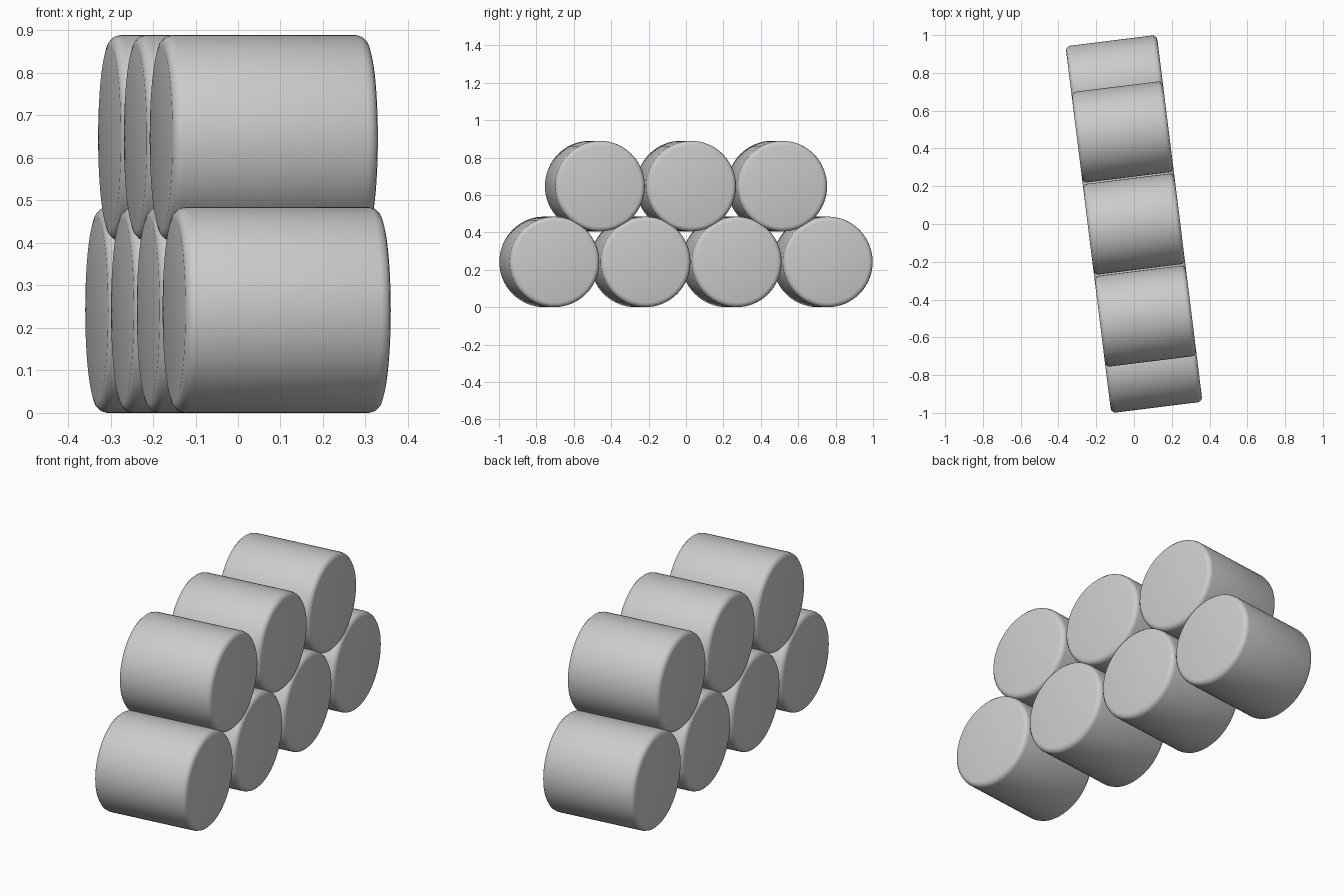
import bpy, math
from mathutils import Matrix

if "Cube" in bpy.data.objects:
    bpy.data.objects.remove(bpy.data.objects["Cube"])

R, LENGTH, SPACING = 0.242, 0.487, 0.491
TURN = Matrix.Rotation(math.radians(7.1), 4, 'Z')


def roll(name, along, z):
    # Lying cylinder with softly rounded rims
    bpy.ops.mesh.primitive_cylinder_add(vertices=64, radius=R, depth=LENGTH)
    ob = bpy.context.object
    ob.name = name
    bev = ob.modifiers.new("rim", 'BEVEL')
    bev.width = 0.025
    bev.segments = 3
    bev.limit_method = 'ANGLE'
    bev.angle_limit = math.radians(40)
    bpy.ops.object.modifier_apply(modifier=bev.name)
    bpy.ops.object.shade_smooth_by_angle(angle=math.radians(35))
    ob.matrix_world = (TURN @ Matrix.Translation((0, along, z))
                       @ Matrix.Rotation(math.pi / 2, 4, 'Y'))


# Stack: four rolls below, three nested above
for row, (count, z) in enumerate([(4, R), (3, 0.647)]):
    for i in range(count):
        roll(f"{('lower', 'upper')[row]}_roll_{i + 1}",
             (i - (count - 1) / 2) * SPACING, z)
